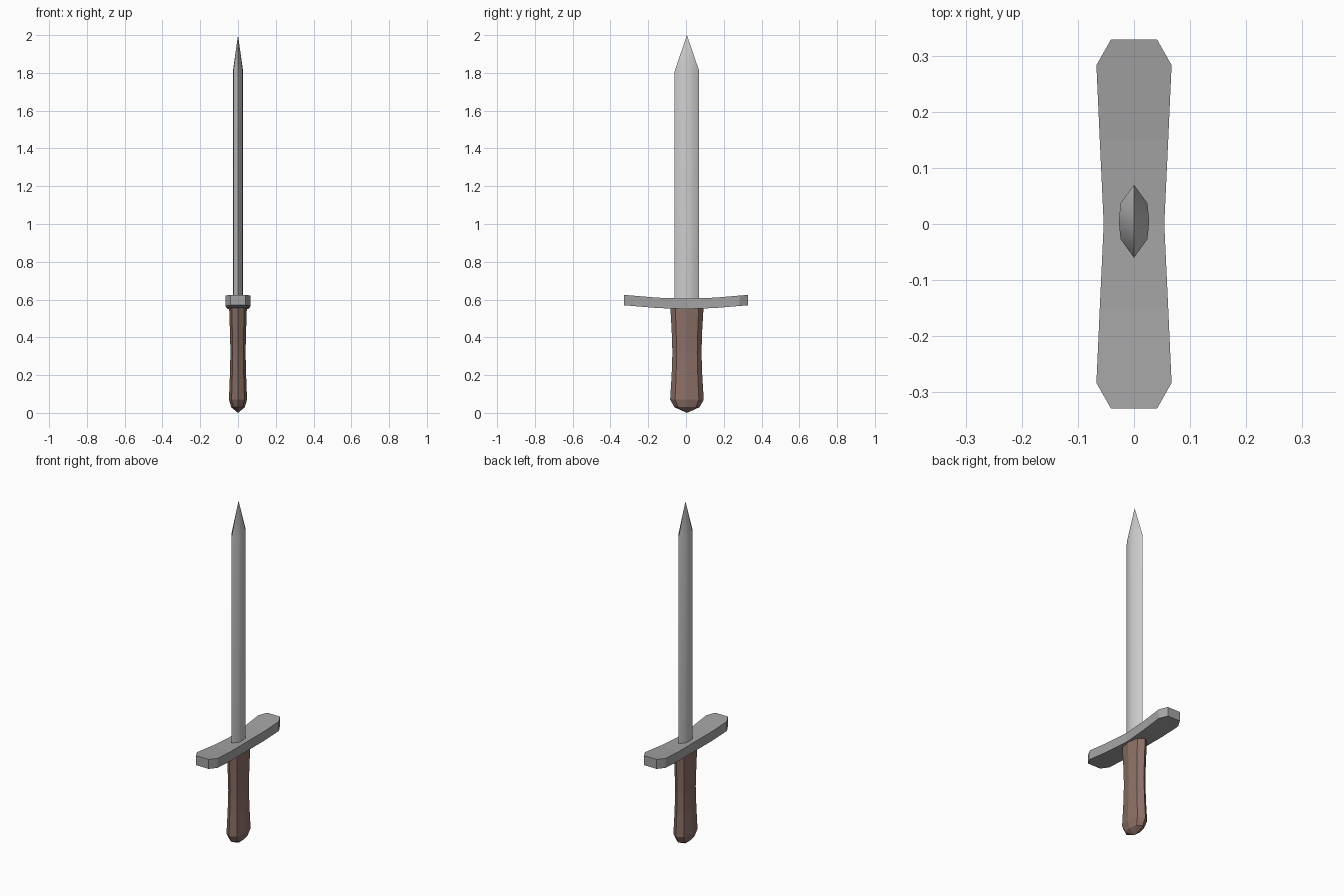
import bpy, bmesh
from math import sin, cos, pi, radians

if "Cube" in bpy.data.objects:
    bpy.data.objects.remove(bpy.data.objects["Cube"])

CY = 0.005  # blade and handle sit slightly off the guard centre


def loft(name, rings, start_tip=None, end_tip=None, color=None):
    """Skin a list of vertex rings; close each end with a fan to a tip or a flat cap."""
    bm = bmesh.new()
    loops = [[bm.verts.new(p) for p in ring] for ring in rings]
    n = len(loops[0])
    for a, b in zip(loops, loops[1:]):
        for i in range(n):
            j = (i + 1) % n
            bm.faces.new((a[i], a[j], b[j], b[i]))
    for loop, tip in ((loops[0], start_tip), (loops[-1], end_tip)):
        if tip:
            v = bm.verts.new(tip)
            for i in range(n):
                bm.faces.new((loop[i], loop[(i + 1) % n], v))
        else:
            bm.faces.new(loop)
    bmesh.ops.recalc_face_normals(bm, faces=bm.faces)
    mesh = bpy.data.meshes.new(name)
    bm.to_mesh(mesh)
    bm.free()
    obj = bpy.data.objects.new(name, mesh)
    bpy.context.collection.objects.link(obj)
    if color:
        mat = bpy.data.materials.new(name + "_color")
        mat.diffuse_color = (*color, 1)
        mat.use_nodes = True
        mat.node_tree.nodes["Principled BSDF"].inputs["Base Color"].default_value = mat.diffuse_color
        mesh.materials.append(mat)
    return obj


# Blade: lens-shaped section with sharp edges on +y and -y, smooth flats
half = [(0, 0.065), (0.024, 0.032), (0.027, 0), (0.024, -0.032)]
section = half + [(-x, -y) for x, y in half]
blade = loft("blade", [[(x, y + CY, z) for x, y in section] for z in (0.59, 1.81)],
             end_tip=(0, CY, 2.0))
bpy.context.view_layer.objects.active = blade
blade.select_set(True)
bpy.ops.object.shade_smooth_by_angle(angle=radians(45))

# Guard: bar flaring and curving up toward chamfered ends (y, half width, bottom z)
side = [(0.15, 0.061, 0.555), (0.283, 0.067, 0.566), (0.329, 0.041, 0.570)]
stations = [(-y, w, z) for y, w, z in reversed(side)] + [(0, 0.054, 0.550)] + side
H = 0.055
loft("guard", [[(-w, y, z), (w, y, z), (w, y, z + H), (-w, y, z + H)]
               for y, w, z in stations], color=(0.37, 0.37, 0.37))

# Handle: eight-sided oval grip with a waist and pointed base (z, x radius, y radius)
grip = [(0.03, 0.036, 0.066), (0.07, 0.048, 0.089), (0.2, 0.043, 0.081),
        (0.32, 0.040, 0.077), (0.44, 0.043, 0.081), (0.56, 0.047, 0.088)]
loft("handle", [[(rx * cos(i * pi / 4), CY + ry * sin(i * pi / 4), z)
                 for i in range(8)] for z, rx, ry in grip],
     start_tip=(0, CY, 0), color=(0.26, 0.16, 0.135))
